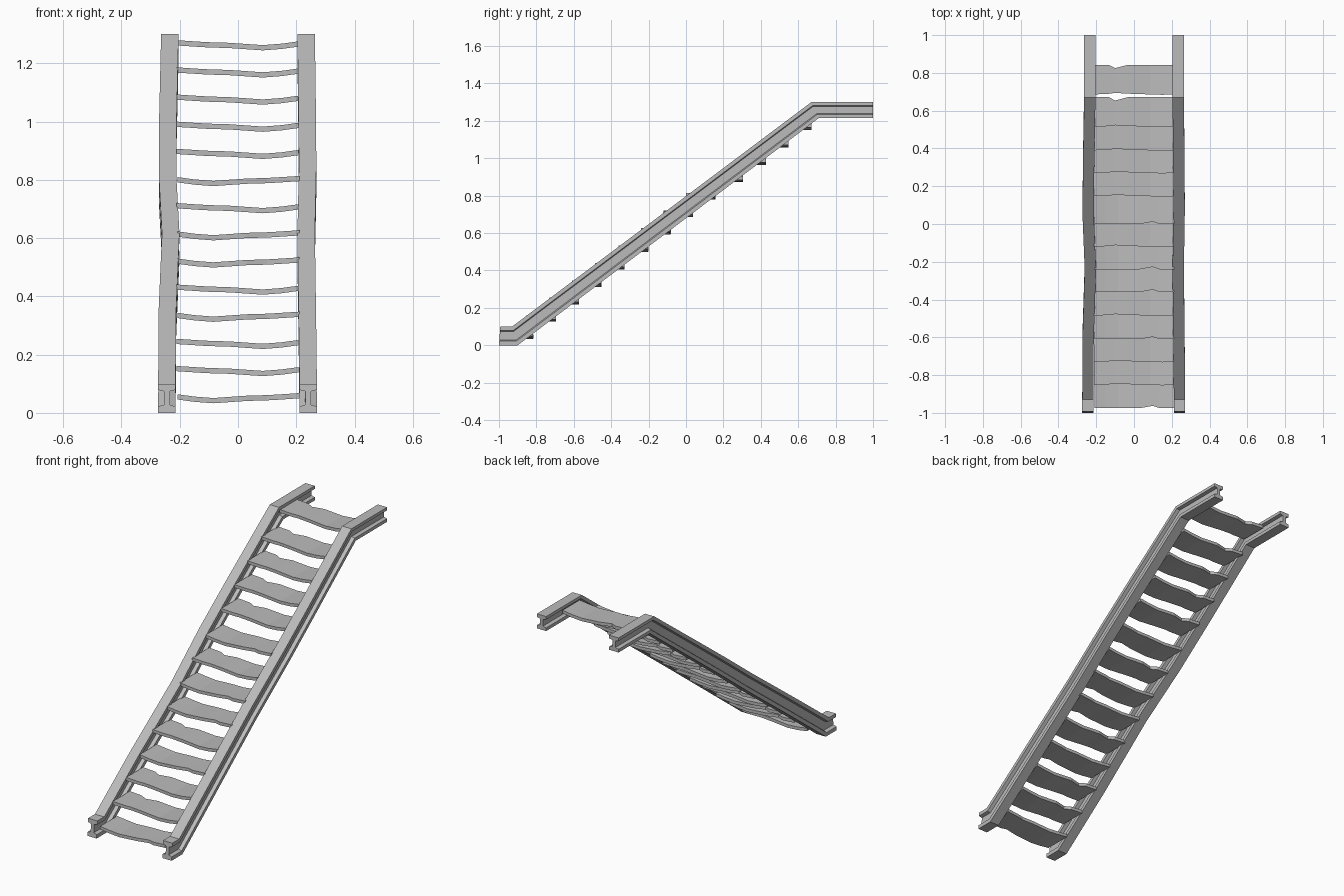
import bpy
import bmesh

if "Cube" in bpy.data.objects:
    bpy.data.objects.remove(bpy.data.objects["Cube"])

grey = bpy.data.materials.new("weathered_grey")
grey.use_nodes = True
colour = (0.5, 0.5, 0.5, 1)
grey.diffuse_color = colour
grey.node_tree.nodes["Principled BSDF"].inputs["Base Color"].default_value = colour


def loft(name, rings):
    """Skin a row of matching closed cross-sections and cap both ends."""
    bm = bmesh.new()
    loops = [[bm.verts.new(p) for p in ring] for ring in rings]
    n = len(loops[0])
    for a, b in zip(loops, loops[1:]):
        for i in range(n):
            j = (i + 1) % n
            bm.faces.new((a[i], a[j], b[j], b[i]))
    bm.faces.new(loops[0])
    bm.faces.new(loops[-1])
    bmesh.ops.recalc_face_normals(bm, faces=bm.faces)
    mesh = bpy.data.meshes.new(name)
    bm.to_mesh(mesh)
    bm.free()
    mesh.materials.append(grey)
    obj = bpy.data.objects.new(name, mesh)
    bpy.context.collection.objects.link(obj)
    return obj


# I-beam section: half width, height fraction (mirrored for the other side)
FLANGE, WEB = 0.03, 0.01
half = [(FLANGE, 0), (FLANGE, 0.22), (WEB, 0.28),
        (WEB, 0.74), (FLANGE, 0.79), (FLANGE, 1)]
section = half + [(-u, v) for u, v in reversed(half)]


def lerp(a, b, t):
    return a + (b - a) * t


def beam(name, centres):
    """Flat foot, long slope that bows sideways, flat landing."""
    foot, landing = centres[0][1], centres[-1][1]
    stations = [(foot, -1, 0, -0.993, 0.10)]
    for t, x in centres:
        stations.append((x, lerp(-0.90, 0.71, t), lerp(0, 1.215, t),
                         lerp(-0.93, 0.67, t), lerp(0.10, 1.30, t)))
    stations.append((landing, 1, 1.215, 1, 1.30))
    loft(name, [[(x + u, lerp(yb, yt, v), lerp(zb, zt, v)) for u, v in section]
                for x, yb, zb, yt, zt in stations])


beam("right_stringer", [(0, -0.244), (0.2, -0.243), (0.43, -0.231),
                        (0.6, -0.242), (0.75, -0.241), (1, -0.234)])
beam("left_stringer", [(0, 0.241), (0.2, 0.238), (0.43, 0.234),
                       (0.62, 0.239), (0.75, 0.238), (1, 0.234)])

# Warped planks: x, height offset, front edge offset, back edge offset
plank = [(-0.212, 0.009, 0.000, 0.000), (-0.135, 0.004, 0.003, 0.000),
         (-0.100, 0.002, 0.008, -0.018), (-0.030, 0.000, 0.004, 0.000),
         (0.085, -0.008, 0.000, 0.000), (0.150, -0.003, -0.002, 0.000),
         (0.208, 0.005, 0.000, 0.000)]
fronts = [-0.975, -0.852, -0.73, -0.61, -0.485, -0.36, -0.24,
          -0.12, 0.0, 0.147, 0.27, 0.39, 0.515, 0.686]
DEPTH, THICK = 0.157, 0.018

for k, front in enumerate(fronts):
    z = 0.05 + k * 0.0932
    turned = k in (0, 3, 5, 6, 8)      # some planks are fitted the other way round
    rings = []
    for x, dz, df, db in plank:
        if turned:
            x, df, db = -x, -db * 0.7, -df
        f, b = front + df, front + DEPTH + db
        top, low = z + dz + THICK / 2, z + dz - THICK / 2
        rings.append([(x, f, low), (x, b, low), (x, b, top), (x, f, top)])
    loft(f"tread_{k + 1}", rings)
